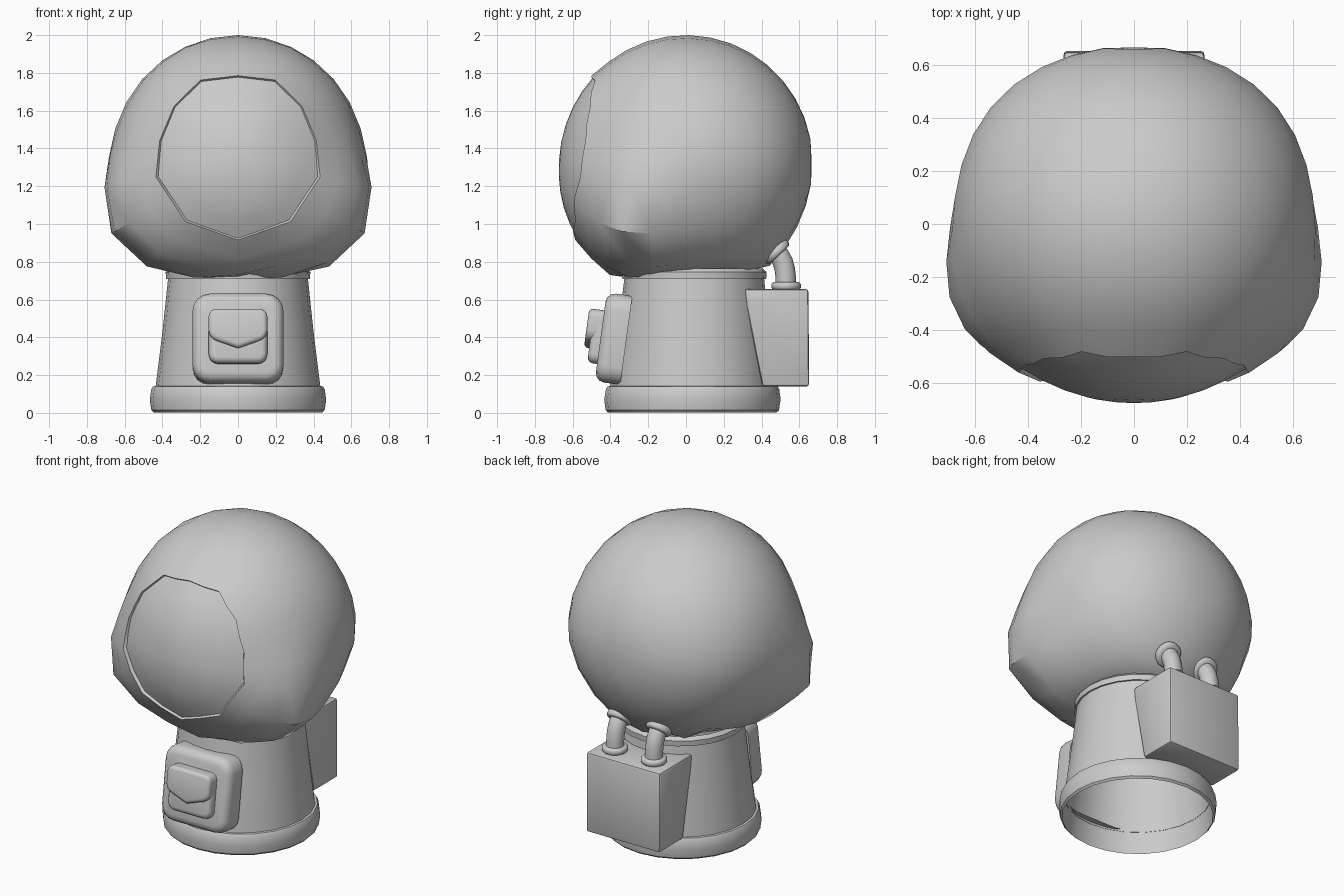
import bpy, bmesh, math
from mathutils import Vector, Matrix

if "Cube" in bpy.data.objects:
    bpy.data.objects.remove(bpy.data.objects["Cube"])

C = Vector((0, 0, 1.335))          # head centre
BACK = Vector((0, 1, 0))


def finish(obj, angle=35):
    bpy.ops.object.select_all(action='DESELECT')
    obj.select_set(True)
    bpy.context.view_layer.objects.active = obj
    bpy.ops.object.shade_smooth_by_angle(angle=math.radians(angle))
    return obj


def from_bmesh(name, bm, angle=35):
    bmesh.ops.recalc_face_normals(bm, faces=bm.faces)
    me = bpy.data.meshes.new(name)
    bm.to_mesh(me)
    bm.free()
    obj = bpy.data.objects.new(name, me)
    bpy.context.collection.objects.link(obj)
    return finish(obj, angle)


def loft(name, rings, tip=None, angle=35):
    bm = bmesh.new()
    rows = [[bm.verts.new(p) for p in r] for r in rings]
    n = len(rows[0])
    for a, b in zip(rows, rows[1:]):
        for i in range(n):
            j = (i + 1) % n
            bm.faces.new((a[i], a[j], b[j], b[i]))
    if tip is not None:
        t = bm.verts.new(tip)
        for i in range(n):
            bm.faces.new((rows[-1][i], rows[-1][(i + 1) % n], t))
    return from_bmesh(name, bm, angle)


def lathe(name, profile, cy, n=24):
    loft(name, [[(r * math.cos(2 * math.pi * i / n), cy(z) + r * math.sin(2 * math.pi * i / n), z)
                 for i in range(n)] for r, z in profile])


def bump(d, axis, amp, sigma):
    return amp * math.exp(-(d.angle(Vector(axis)) / math.radians(sigma)) ** 2 / 2)


def visor_radius(d):
    return 0.665 + bump(d, (0, -0.8, -0.6), 0.035, 25)


def shell_radius(d):
    r = visor_radius(d) + bump(d, (0, 0.1, -1), 0.08, 30)
    for s in (-1, 1):
        r += bump(d, (0.70, -0.38, -0.39) if s > 0 else (-0.70, -0.38, -0.39), 0.15, 17)   # cheeks
        r += bump(d, (0.75 * s, 0.6, -0.12), 0.032, 22)                                    # rear sides
    return r


def head_point(d, r):
    p = C + d * r
    p.z = max(p.z, 0.735 + 0.06 * p.y)     # flattened underside
    return p


# Visor opening outline (x, z), mirrored and subdivided once
half = [(0, 1.78), (0.196, 1.757), (0.335, 1.62), (0.41, 1.44), (0.43, 1.25), (0.275, 1.016), (0, 0.92)]
full = half + [(-x, z) for x, z in half[-2:0:-1]]
outline = []
for (x0, z0), (x1, z1) in zip(full, full[1:] + full[:1]):
    outline += [(x0, z0), ((x0 + x1) / 2, (z0 + z1) / 2)]


def rim_direction(x, z, radius):
    d = Vector((x, -0.5, z - C.z)).normalized()
    for _ in range(8):
        y2 = radius(d) ** 2 - x * x - (z - C.z) ** 2
        d = Vector((x, -math.sqrt(max(y2, 0.01)), z - C.z)).normalized()
    return d


# Helmet shell: rings run from the visor opening round to the back
dirs = [rim_direction(x, z, shell_radius) for x, z in outline]
rings = [[C + d * (shell_radius(d) - 0.03) for d in dirs], [C + d * (shell_radius(d) + 0.008) for d in dirs]]
N = 14
for k in range(1, N):
    ring = []
    for d0 in dirs:
        d = d0.slerp(BACK, k / N)
        ring.append(head_point(d, shell_radius(d)))
    rings.append(ring)
loft("helmet_shell", rings, C + BACK * 0.665, 40)

# Bulging visor: nearly flush with the rim
mid = Vector((0, -1, 0))
rings = []
for k in range(5):
    ring = []
    for d0 in dirs:
        d = d0.slerp(mid, k / 5)
        gap = 0.75 * (shell_radius(d0) - visor_radius(d0)) * (1 - k / 5) ** 2
        ring.append(C + d * (visor_radius(d) + gap - 0.004))
    rings.append(ring)
loft("visor", rings, C + mid * (visor_radius(mid) - 0.004), 40)

# Hollow tapered body, base band and neck collar
centre = lambda z: 0.033 + 0.015 * z
lathe("body", [(0.447, 0.003), (0.436, 0.14), (0.40, 0.43), (0.366, 0.75)], centre)
lathe("base_band", [(0.447, 0.003), (0.459, 0.015), (0.467, 0.07), (0.459, 0.125),
                    (0.45, 0.14), (0.434, 0.142)], centre)
lathe("neck_collar", [(0.364, 0.71), (0.381, 0.71), (0.383, 0.745), (0.362, 0.765)], centre)


def panel(name, pts, y_front, y_back, corner, edge):
    """Rounded prism, open at the back, leaning back."""
    bm = bmesh.new()
    f = bm.faces.new([bm.verts.new((x, y_back, z)) for x, z in pts])
    ext = bmesh.ops.extrude_face_region(bm, geom=[f])
    for v in [g for g in ext['geom'] if isinstance(g, bmesh.types.BMVert)]:
        v.co.y = y_front
    back = [g for g in bm.faces if all(abs(v.co.y - y_back) < 1e-4 for v in g.verts)]
    bmesh.ops.delete(bm, geom=back, context='FACES_ONLY')
    bmesh.ops.recalc_face_normals(bm, faces=bm.faces)
    side = [e for e in bm.edges if abs(e.verts[0].co.y - e.verts[1].co.y) > 1e-4
            and abs(e.verts[0].co.x) > 0.01]
    bmesh.ops.bevel(bm, geom=side, offset=corner, segments=4, profile=0.5, affect='EDGES')
    front = [e for e in bm.edges if all(abs(v.co.y - y_front) < 1e-4 for v in e.verts)]
    bmesh.ops.bevel(bm, geom=front, offset=edge, segments=3, profile=0.5, affect='EDGES')
    pivot = Vector((0, y_front, 0.4))
    bmesh.ops.rotate(bm, verts=bm.verts, cent=pivot, matrix=Matrix.Rotation(-0.135, 3, 'X'))
    from_bmesh(name, bm, 50)


def rect(w, z0, z1):
    return [(-w, z0), (w, z0), (w, z1), (-w, z1)]


# Chest pouch: backing, pocket and flap with a V edge
panel("chest_panel", rect(0.24, 0.165, 0.64), -0.452, -0.315, 0.09, 0.05)
panel("chest_pocket", rect(0.155, 0.265, 0.52), -0.505, -0.44, 0.05, 0.03)
panel("chest_flap", [(-0.155, 0.40), (0, 0.345), (0.155, 0.40), (0.155, 0.555), (-0.155, 0.555)],
      -0.533, -0.44, 0.04, 0.022)

# Backpack with slanted inner side
bm = bmesh.new()
side = [(0.31, 0.655), (0.648, 0.655), (0.652, 0.14), (0.405, 0.14), (0.32, 0.57)]
f = bm.faces.new([bm.verts.new((-0.265, y, z)) for y, z in side])
ext = bmesh.ops.extrude_face_region(bm, geom=[f])
bmesh.ops.translate(bm, vec=(0.53, 0, 0), verts=[g for g in ext['geom'] if isinstance(g, bmesh.types.BMVert)])
bmesh.ops.recalc_face_normals(bm, faces=bm.faces)
bmesh.ops.bevel(bm, geom=bm.edges[:], offset=0.014, segments=2, profile=0.5, affect='EDGES')
from_bmesh("backpack", bm, 30)


def tube_ring(p, axis, r, n=16):
    q = Vector((1, 0, 0))
    w = Vector(axis).normalized().cross(q)
    return [Vector(p) + (q * math.cos(2 * math.pi * i / n) + w * math.sin(2 * math.pi * i / n)) * r
            for i in range(n)]


def flange(name, p, axis, r, h):
    p, a = Vector(p), Vector(axis).normalized()
    prof = [(r * 0.5, -h), (r * 0.88, -h), (r, -h * 0.5), (r, h * 0.5), (r * 0.88, h), (r * 0.5, h)]
    loft(name, [tube_ring(p + a * t, axis, rr) for rr, t in prof], p + a * h, 50)


# Air hoses from backpack to helmet
for s, label in ((-1, "left"), (1, "right")):
    x = 0.14 * s
    path = [Vector((x, y, z)) for y, z in
            ((0.53, 0.64), (0.528, 0.72), (0.523, 0.76), (0.512, 0.80), (0.493, 0.835), (0.43, 0.90))]
    rings = []
    for i, p in enumerate(path):
        t = path[min(i + 1, len(path) - 1)] - path[max(i - 1, 0)]
        rings.append(tube_ring(p, t, 0.054))
    loft(label + "_hose", rings, None, 50)
    flange(label + "_hose_base", (x, 0.53, 0.672), (0, 0, 1), 0.078, 0.02)
    flange(label + "_hose_top", (x, 0.48, 0.853), (0, -0.68, 0.73), 0.08, 0.022)
